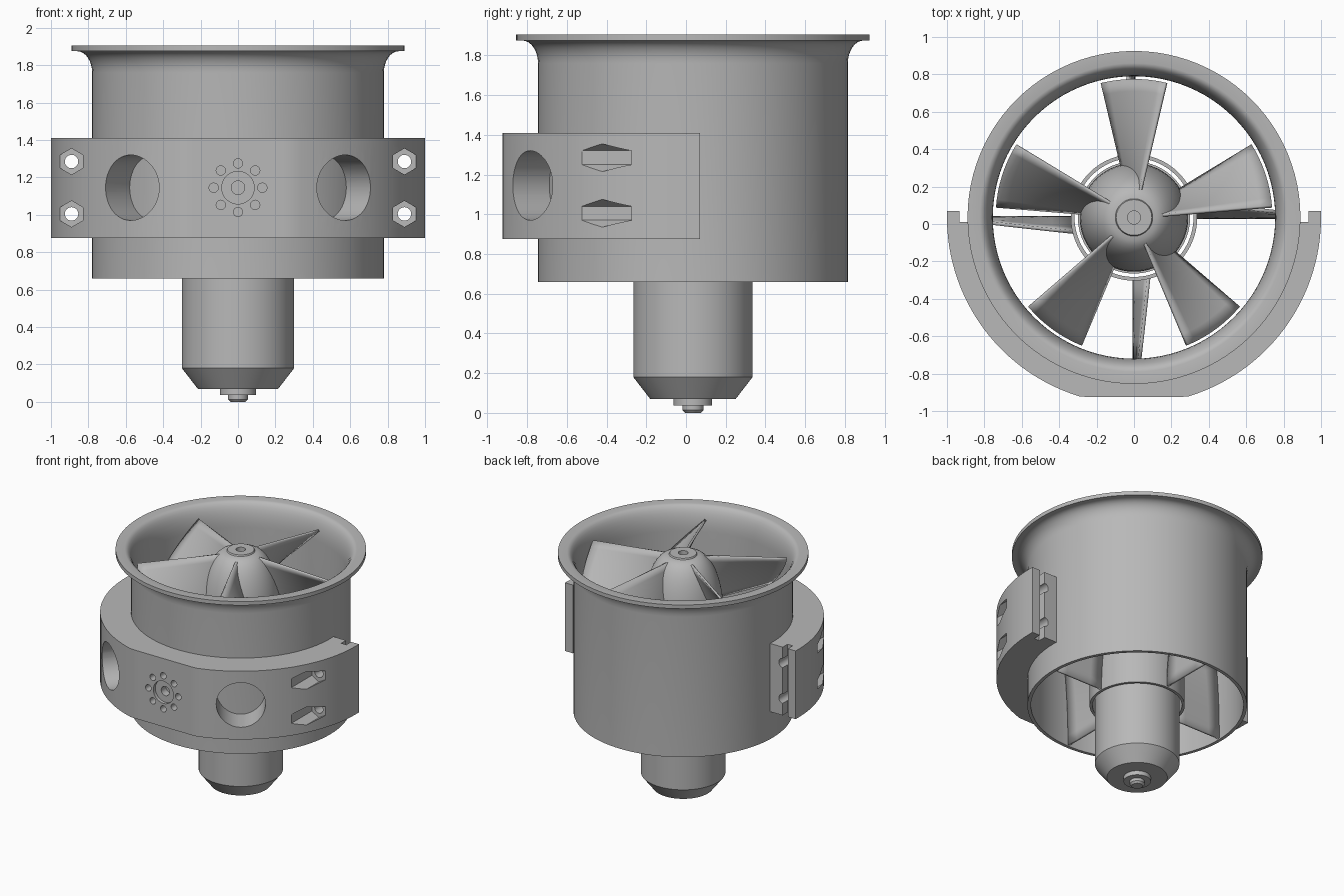
import bpy, bmesh, math
from mathutils import Matrix, Vector

if "Cube" in bpy.data.objects:
    bpy.data.objects.remove(bpy.data.objects["Cube"], do_unlink=True)

CY = 0.035          # fan axis position in y
AXIS = Vector((0, CY, 0))
MID = 1.145         # mid height of the mount

grey = bpy.data.materials.new("plain grey")
grey.use_nodes = True
grey.diffuse_color = (0.48, 0.48, 0.48, 1)
grey.node_tree.nodes["Principled BSDF"].inputs["Base Color"].default_value = (0.48, 0.48, 0.48, 1)


def finish(name, bm):
    bmesh.ops.recalc_face_normals(bm, faces=bm.faces)
    mesh = bpy.data.meshes.new(name)
    bm.to_mesh(mesh)
    bm.free()
    mesh.materials.append(grey)
    ob = bpy.data.objects.new(name, mesh)
    bpy.context.collection.objects.link(ob)
    return ob


def smooth(ob, angle=30):
    bpy.ops.object.select_all(action='DESELECT')
    ob.select_set(True)
    bpy.context.view_layer.objects.active = ob
    bpy.ops.object.shade_smooth_by_angle(angle=math.radians(angle))


def lathe(name, profile, closed=False, steps=96):
    """Spin (radius, height) points around the fan axis."""
    bm = bmesh.new()
    vs = [bm.verts.new((r, CY, z)) for r, z in profile]
    edges = [bm.edges.new(p) for p in zip(vs, vs[1:])]
    if closed:
        edges.append(bm.edges.new((vs[-1], vs[0])))
    bmesh.ops.spin(bm, geom=vs + edges, cent=AXIS, axis=(0, 0, 1),
                   angle=math.tau, steps=steps, use_merge=True)
    bmesh.ops.remove_doubles(bm, verts=bm.verts, dist=1e-5)
    ob = finish(name, bm)
    smooth(ob)
    return ob


def sheet(name, point, nu, nv, thickness):
    """Thin curved plate from a function of two 0..1 parameters."""
    bm = bmesh.new()
    g = [[bm.verts.new(point(i / nu, j / nv)) for j in range(nv + 1)] for i in range(nu + 1)]
    for i in range(nu):
        for j in range(nv):
            bm.faces.new((g[i][j], g[i + 1][j], g[i + 1][j + 1], g[i][j + 1]))
    ob = finish(name, bm)
    mod = ob.modifiers.new("thickness", 'SOLIDIFY')
    mod.thickness = thickness
    mod.offset = 0
    smooth(ob)
    return ob


def polar(r, a, z):
    return (r * math.cos(a), CY + r * math.sin(a), z)


# Duct with flared inlet lip
def flare(r0, z0, dr, dz, n=8):
    return [(r0 + dr * (1 - math.cos(t)), z0 + dz * math.sin(t))
            for t in (math.pi / 2 * i / n for i in range(n + 1))]


outer = [(0.78, 0.66)] + flare(0.78, 1.76, 0.08, 0.115) + [(0.89, 1.875), (0.89, 1.905)]
inner = flare(0.755, 1.72, 0.07, 0.185)[::-1] + [(0.755, 0.66)]
lathe("duct", outer + inner, closed=True)

# Motor with tapered tail, end disc and shaft
lathe("motor", [(0, 1.3), (0.30, 1.3), (0.30, 0.18), (0.215, 0.07), (0, 0.07)])
lathe("motor_end_disc", [(0, 0.075), (0.097, 0.075), (0.097, 0.037), (0, 0.037)], steps=48)
lathe("motor_shaft", [(0, 0.04), (0.053, 0.04), (0.053, 0.014), (0.04, 0), (0, 0)], steps=32)
lathe("motor_sleeve", [(0.318, 0.66), (0.338, 0.66), (0.338, 1.33), (0.318, 1.33)], closed=True)

# Spinner with a small bore in its flat tip
nose = [(0.10 + 0.19 * math.sin(t), 1.40 + 0.49 * math.cos(t))
        for t in (math.pi / 2 * i / 12 for i in range(13))]
lathe("spinner", [(0, 1.84), (0.035, 1.84), (0.035, 1.9), (0.095, 1.9)] + nose
      + [(0.29, 1.35), (0, 1.35)])

# Rotor blades: helical sheets, leading edge high on the clockwise side
for k in range(5):
    mid = math.radians(90 + 72 * k)

    def blade(u, v, mid=mid):
        r = 0.09 + 0.65 * u
        top = 1.875 - 0.055 * u
        return polar(r, mid + math.radians(-13.5 + 27 * v), top + (1.48 - top) * v)

    sheet(f"rotor_blade_{k + 1}", blade, 10, 8, 0.016)

# Stator vanes between sleeve and duct
for k in range(4):
    base = math.radians(90 * k)

    def vane(u, v, base=base):
        r = 0.33 + 0.435 * u
        lean = (0.08 - 0.05 * u) * v * v
        return polar(r, base + lean / r, 0.67 + 0.6 * v)

    sheet(f"stator_vane_{k + 1}", vane, 4, 8, 0.018)

# Half-ring mount with a flattened front
bm = bmesh.new()
N = 64
arc = [math.pi + math.pi * i / N for i in range(N + 1)]
ring = [(-1, 0.07)] + [(math.cos(a), max(CY + math.sin(a), -0.925)) for a in arc] + [(1, 0.07)]
back = [(0.775, 0.07)] + [(0.775 * math.cos(a), CY + 0.775 * math.sin(a)) for a in arc[::-1]] + [(-0.775, 0.07)]
face = bm.faces.new([bm.verts.new((x, y, 0.875)) for x, y in ring + back])
up = bmesh.ops.extrude_face_region(bm, geom=[face])
bmesh.ops.translate(bm, vec=(0, 0, 0.535), verts=[v for v in up["geom"] if isinstance(v, bmesh.types.BMVert)])
mount = finish("mount", bm)


# Cutters for the mount
def cut(bm):
    tool = finish("mount_cutter", bm)
    tool.hide_render = True
    mod = mount.modifiers.new("cut", 'BOOLEAN')
    mod.operation = 'DIFFERENCE'
    mod.solver = 'EXACT'
    mod.object = tool
    bpy.context.view_layer.objects.active = mount
    bpy.ops.object.modifier_apply(modifier=mod.name)
    bpy.data.objects.remove(tool, do_unlink=True)


def rod(bm, x, z, y0, y1, r, sides, turn=0.0, spin=0.0):
    """Prism along y, optionally swung around the fan axis."""
    m = (Matrix.Translation(AXIS) @ Matrix.Rotation(turn, 4, 'Z') @ Matrix.Translation(-AXIS)
         @ Matrix.Translation((x, (y0 + y1) / 2, z)) @ Matrix.Rotation(math.pi / 2, 4, 'X')
         @ Matrix.Rotation(spin, 4, 'Z'))
    bmesh.ops.create_cone(bm, cap_ends=True, segments=sides, radius1=r, radius2=r,
                          depth=y1 - y0, matrix=m)


big, bolts, grooves, nuts = (bmesh.new() for _ in range(4))
for s in (-1, 1):
    # side openings
    rod(big, 0, MID, -1.2, -0.4, 0.175, 48, turn=s * math.radians(35))
    # grooves in the end faces
    bmesh.ops.create_cube(grooves, size=1, matrix=Matrix.Translation((s * 0.91, 0.06, MID))
                          @ Matrix.Diagonal((0.045, 0.10, 1, 1)))
    # bolt holes and hexagonal nut pockets
    for z in (1.005, 1.285):
        rod(bolts, s * 0.89, z, -0.4, 0.2, 0.036, 24)
        rod(nuts, s * 0.89, z, -1.1, -0.27, 0.07, 6)
# shallow round recess and ring of small holes, then the centre bore
pattern, bore = bmesh.new(), bmesh.new()
rod(pattern, 0, MID, -1.0, -0.90, 0.087, 40)
for k in range(8):
    a = math.tau * k / 8
    rod(pattern, 0.13 * math.cos(a), MID + 0.13 * math.sin(a), -1.0, -0.86, 0.025, 16)
rod(bore, 0, MID, -1.0, -0.84, 0.036, 24)
for tool in (big, nuts, bolts, grooves, pattern, bore):
    cut(tool)
smooth(mount, 25)
